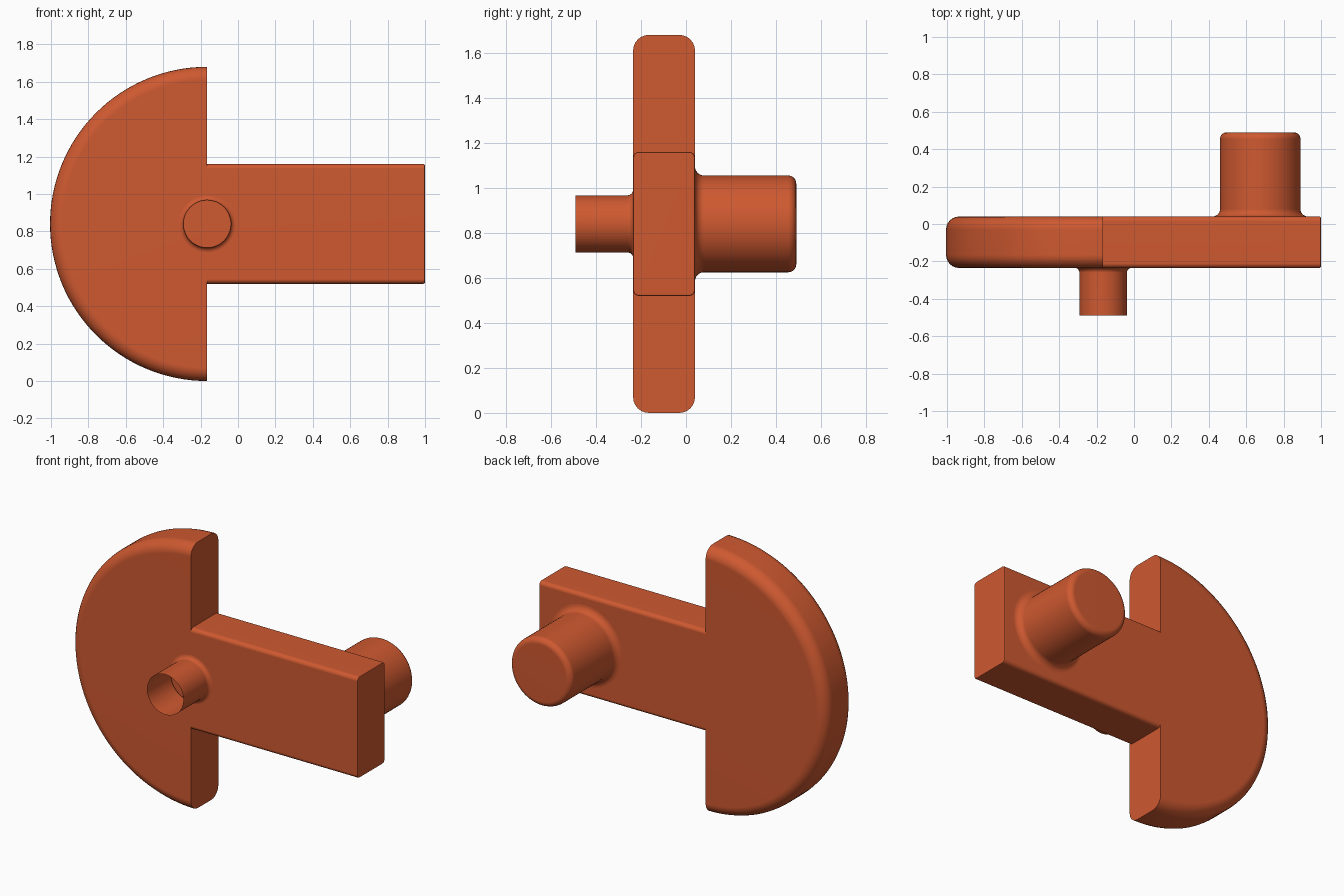
import bpy, bmesh
from math import pi, sin, cos

if "Cube" in bpy.data.objects:
    bpy.data.objects.remove(bpy.data.objects["Cube"])

COLOUR = (0.62, 0.1, 0.03, 1)
orange = bpy.data.materials.new("burnt orange")
orange.diffuse_color = COLOUR
orange.use_nodes = True
orange.node_tree.nodes["Principled BSDF"].inputs["Base Color"].default_value = COLOUR

FRONT, BACK = -0.235, 0.04      # plate faces
AXIS_X, AXIS_Z = -0.165, 0.84   # shaft axis
RADIUS = 0.84


def finish(name, bm, location=(0, 0, 0)):
    mesh = bpy.data.meshes.new(name)
    bm.to_mesh(mesh)
    bm.free()
    mesh.materials.append(orange)
    obj = bpy.data.objects.new(name, mesh)
    obj.location = location
    bpy.context.collection.objects.link(obj)
    bpy.ops.object.select_all(action='DESELECT')
    obj.select_set(True)
    bpy.context.view_layer.objects.active = obj
    bpy.ops.object.shade_smooth_by_angle(angle=pi / 5)
    weighted = obj.modifiers.new("Weighted normals", 'WEIGHTED_NORMAL')
    weighted.keep_sharp = True
    return obj


def arc(r, y, radius, start, end, steps=6):
    """Quarter-round profile points (distance from axis, y)."""
    angles = [start + (end - start) * i / steps for i in range(steps + 1)]
    return [(r + radius * cos(a), y + radius * sin(a)) for a in angles]


def lathe(profile, start=0.0, sweep=2 * pi, steps=64):
    """Turn a profile around the y axis; close a partial turn with a flat cap."""
    bm = bmesh.new()
    full = sweep > 6
    poles = {p: bm.verts.new((0, p[1], 0)) for p in profile if p[0] == 0}
    rings = []
    for j in range(steps if full else steps + 1):
        a = start + sweep * j / steps
        rings.append([poles[p] if p in poles else
                      bm.verts.new((p[0] * cos(a), p[1], p[0] * sin(a)))
                      for p in profile])
    for j in range(steps):
        a, b = rings[j], rings[(j + 1) % len(rings)]
        for i in range(len(profile) - 1):
            bm.faces.new(list(dict.fromkeys((a[i], a[i + 1], b[i + 1], b[i]))))
    if not full:
        bm.faces.new(list(dict.fromkeys(rings[0][::-1] + rings[-1])))
    return bm


# Half-round counterweight with a rounded rim
round_ = 0.07
rim = (arc(RADIUS - round_, FRONT + round_, round_, -pi / 2, 0)
       + arc(RADIUS - round_, BACK - round_, round_, 0, pi / 2))
finish("counterweight", lathe([(0, FRONT)] + rim + [(0, BACK)], pi / 2, pi),
       (AXIS_X, 0, AXIS_Z))

# Straight arm with softened edges
bm = bmesh.new()
bmesh.ops.create_cube(bm, size=1)
for v in bm.verts:
    v.co.x = 1 if v.co.x > 0 else AXIS_X
    v.co.y = BACK if v.co.y > 0 else FRONT
    v.co.z = AXIS_Z + (0.32 if v.co.z > 0 else -0.32)
long_edges = [e for e in bm.edges if abs(e.verts[0].co.x - e.verts[1].co.x) > 0.5]
bmesh.ops.bevel(bm, geom=long_edges, offset=0.025, segments=4, profile=0.5, affect='EDGES')
end_edges = [e for e in bm.edges if all(v.co.x > 0.999 for v in e.verts)]
bmesh.ops.bevel(bm, geom=end_edges, offset=0.008, segments=2, profile=0.5, affect='EDGES')
inner = [f for f in bm.faces if all(v.co.x < AXIS_X + 0.001 for v in f.verts)]
bmesh.ops.delete(bm, geom=inner, context='FACES_ONLY')
finish("arm", bm)

# Open-ended shaft stub on the front, filleted into the plate
fillet = 0.025
stub = [(0.127, -0.49)] + arc(0.127 + fillet, FRONT - fillet, fillet, pi, pi / 2)
finish("shaft_stub", lathe(stub, steps=48), (AXIS_X, 0, AXIS_Z))

# Solid crank pin on the back, filleted at the base and rounded at the tip
fillet, tip = 0.04, 0.035
pin = (arc(0.215 + fillet, BACK + fillet, fillet, 3 * pi / 2, pi)
       + arc(0.215 - tip, 0.49 - tip, tip, 0, pi / 2) + [(0, 0.49)])
finish("crank_pin", lathe(pin), (0.675, 0, AXIS_Z))
